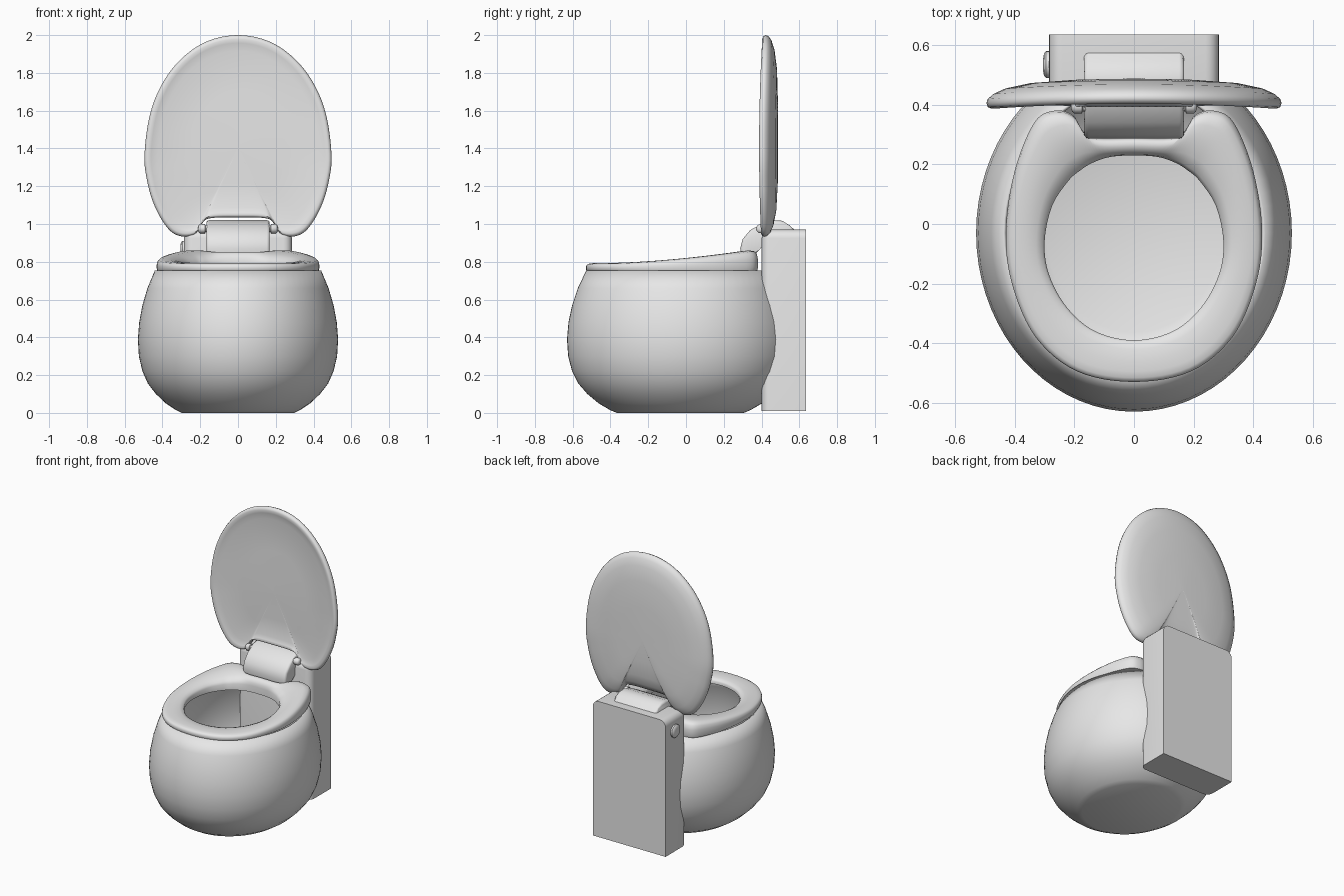
import bpy, bmesh, math
from mathutils import Vector, Matrix

cube = bpy.data.objects.get("Cube")
if cube:
    bpy.data.objects.remove(cube, do_unlink=True)

porcelain = bpy.data.materials.new("light grey porcelain")
porcelain.use_nodes = True
grey = (0.8, 0.8, 0.8, 1)
porcelain.diffuse_color = grey
porcelain.node_tree.nodes["Principled BSDF"].inputs["Base Color"].default_value = grey


def finish(name, bm, angle=40):
    """Turn a bmesh into a smooth shaded object."""
    bmesh.ops.recalc_face_normals(bm, faces=bm.faces)
    mesh = bpy.data.meshes.new(name)
    bm.to_mesh(mesh)
    bm.free()
    mesh.materials.append(porcelain)
    obj = bpy.data.objects.new(name, mesh)
    bpy.context.collection.objects.link(obj)
    bpy.ops.object.select_all(action='DESELECT')
    obj.select_set(True)
    bpy.context.view_layer.objects.active = obj
    bpy.ops.object.shade_smooth_by_angle(angle=math.radians(angle))
    return obj


def outline(half, steps=6):
    """Closed smooth curve through a half outline mirrored in x."""
    pts = [Vector(p) for p in half]
    pts += [Vector((-p.x, p.y)) for p in reversed(pts[1:-1])]
    n, out = len(pts), []
    for i in range(n):
        a, b, c, d = (pts[(i + k) % n] for k in (-1, 0, 1, 2))
        for s in range(steps):
            t = s / steps
            out.append(0.5 * (2 * b + (c - a) * t + (2 * a - 5 * b + 4 * c - d) * t ** 2
                              + (3 * b - a - 3 * c + d) * t ** 3))
    return out


def loft(rings, cap_start=False, cap_end=False, cyclic=False):
    """Skin a sequence of equal rings."""
    bm = bmesh.new()
    loops = [[bm.verts.new(p) for p in ring] for ring in rings]
    pairs = list(zip(loops, loops[1:]))
    if cyclic:
        pairs.append((loops[-1], loops[0]))
    for a, b in pairs:
        for i in range(len(a)):
            j = (i + 1) % len(a)
            bm.faces.new((a[i], a[j], b[j], b[i]))
    if cap_start:
        bm.faces.new(loops[0])
    if cap_end:
        bm.faces.new(loops[-1])
    return bm


# Bowl: oval thin-walled pot, open at the top
profile = [(0.56, 0.0), (0.62, 0.015), (0.72, 0.05), (0.82, 0.1), (0.9, 0.155), (0.955, 0.22),
           (0.99, 0.3), (1.0, 0.39), (0.987, 0.48), (0.955, 0.57), (0.905, 0.66), (0.83, 0.755)]
rings = []
for s, z in profile:
    rings.append([Vector((0.53 * s * math.cos(a), -0.03 + 0.6 * s * math.sin(a), z))
                  for a in (math.tau * i / 72 for i in range(72))])
bowl = finish("bowl", loft(rings, cap_start=True), 50)
wall = bowl.modifiers.new("wall", 'SOLIDIFY')
wall.thickness = 0.012
wall.offset = -1

# Seat: ring that rises towards the back, with two rear horns
outer = outline([(0, 0.29), (0.15, 0.295), (0.205, 0.365), (0.27, 0.38), (0.335, 0.34), (0.4, 0.18),
                 (0.43, -0.02), (0.41, -0.2), (0.33, -0.38), (0.19, -0.495), (0, -0.53)])
inner = outline([(0, 0.23), (0.08, 0.225), (0.14, 0.205), (0.18, 0.18), (0.22, 0.145), (0.275, 0.06),
                 (0.3, -0.06), (0.285, -0.17), (0.225, -0.28), (0.13, -0.36), (0, -0.39)])


def seat_point(i, t, h):
    p = inner[i].lerp(outer[i], t)
    rise = min(max((p.y + 0.45) / 0.82, 0), 1) ** 1.7
    return Vector((p.x, p.y, 0.755 + h * (0.038 + 0.075 * rise)))


section = [(0, 0), (0, 0.5), (0.05, 0.72), (0.22, 0.92), (0.5, 1), (0.75, 0.98),
           (0.9, 0.9), (0.97, 0.75), (1, 0.5), (1, 0.15), (0.98, 0)]
finish("seat", loft([[seat_point(i, t, h) for i in range(len(outer))] for t, h in section],
                    cyclic=True), 55)

# Lid: raised oval with a hinge notch, dished front and domed back
lid_outline = outline([(0, 1.035), (0.15, 1.03), (0.195, 0.995), (0.23, 0.945), (0.3, 0.935),
                       (0.365, 0.97), (0.43, 1.07), (0.475, 1.2), (0.495, 1.37), (0.455, 1.62),
                       (0.35, 1.82), (0.19, 1.955), (0, 2.0)])
lid_center = Vector((0, 1.4))


def lid_point(p, s, y):
    q = lid_center.lerp(p, s)
    return Vector((q.x, y + 0.018 * ((q.y - lid_center.y) / 0.6) ** 2, q.y))


lid_section = [(0.03, 0.408), (0.5, 0.407), (0.86, 0.403), (0.93, 0.393), (0.965, 0.387), (0.99, 0.392),
               (1, 0.405), (0.99, 0.42), (0.95, 0.437), (0.87, 0.455), (0.7, 0.473), (0.4, 0.484),
               (0.03, 0.488)]
finish("lid", loft([[lid_point(p, s, y) for p in lid_outline] for s, y in lid_section],
                   cap_start=True, cap_end=True), 60)

# Tank: tall box, rounded except around its back and base
bm = bmesh.new()
bmesh.ops.create_cube(bm, size=1, matrix=Matrix.Translation((0, 0.518, 0.49))
                      @ Matrix.Diagonal((0.57, 0.235, 0.96, 1)))
soft = [e for e in bm.edges
        if not all(v.co.y > 0.6 for v in e.verts) and not all(v.co.z < 0.1 for v in e.verts)]
soft = [e for e in soft if max(v.co.z for v in e.verts) > 0.1]
bmesh.ops.bevel(bm, geom=soft, offset=0.045, segments=5, profile=0.5, affect='EDGES')
finish("tank", bm)

# Hinge housing: curved arm from the tank top down onto the seat
arm = [(0.295, 0.825), (0.287, 0.87), (0.3, 0.92), (0.34, 0.968), (0.4, 1.0), (0.46, 1.02),
       (0.51, 1.017), (0.545, 0.995), (0.58, 0.965), (0.58, 0.92), (0.41, 0.92), (0.375, 0.87),
       (0.365, 0.825)]
bm = loft([[Vector((x, y, z)) for y, z in arm] for x in (-0.168, 0.168)],
          cap_start=True, cap_end=True)
rim = [e for e in bm.edges if abs(e.verts[0].co.x - e.verts[1].co.x) < 0.01]
bmesh.ops.bevel(bm, geom=rim, offset=0.016, segments=3, profile=0.5, affect='EDGES')
finish("hinge_housing", bm, 45)


def turned(name, radii, matrix):
    """Round part along x from (x, radius) pairs."""
    rings = [[matrix @ Vector((x, r * math.cos(a), r * math.sin(a)))
              for a in (math.tau * i / 24 for i in range(24))] for x, r in radii]
    return finish(name, loft(rings, cap_start=True, cap_end=True))


# Hinge pins on both sides, and the flush button
for side, label in ((1, "left"), (-1, "right")):
    turned(label + "_hinge_pin",
           [(0.14, 0.018), (0.172, 0.018), (0.175, 0.024), (0.2, 0.024), (0.208, 0.018), (0.211, 0.008)],
           Matrix.Translation((0, 0.395, 0.975)) @ Matrix.Diagonal((side, 1, 1, 1)))
turned("flush_button",
       [(0.27, 0.045), (0.295, 0.045), (0.302, 0.038), (0.305, 0.02)],
       Matrix.Translation((0, 0.535, 0.865)) @ Matrix.Diagonal((-1, 1, 1, 1)))
